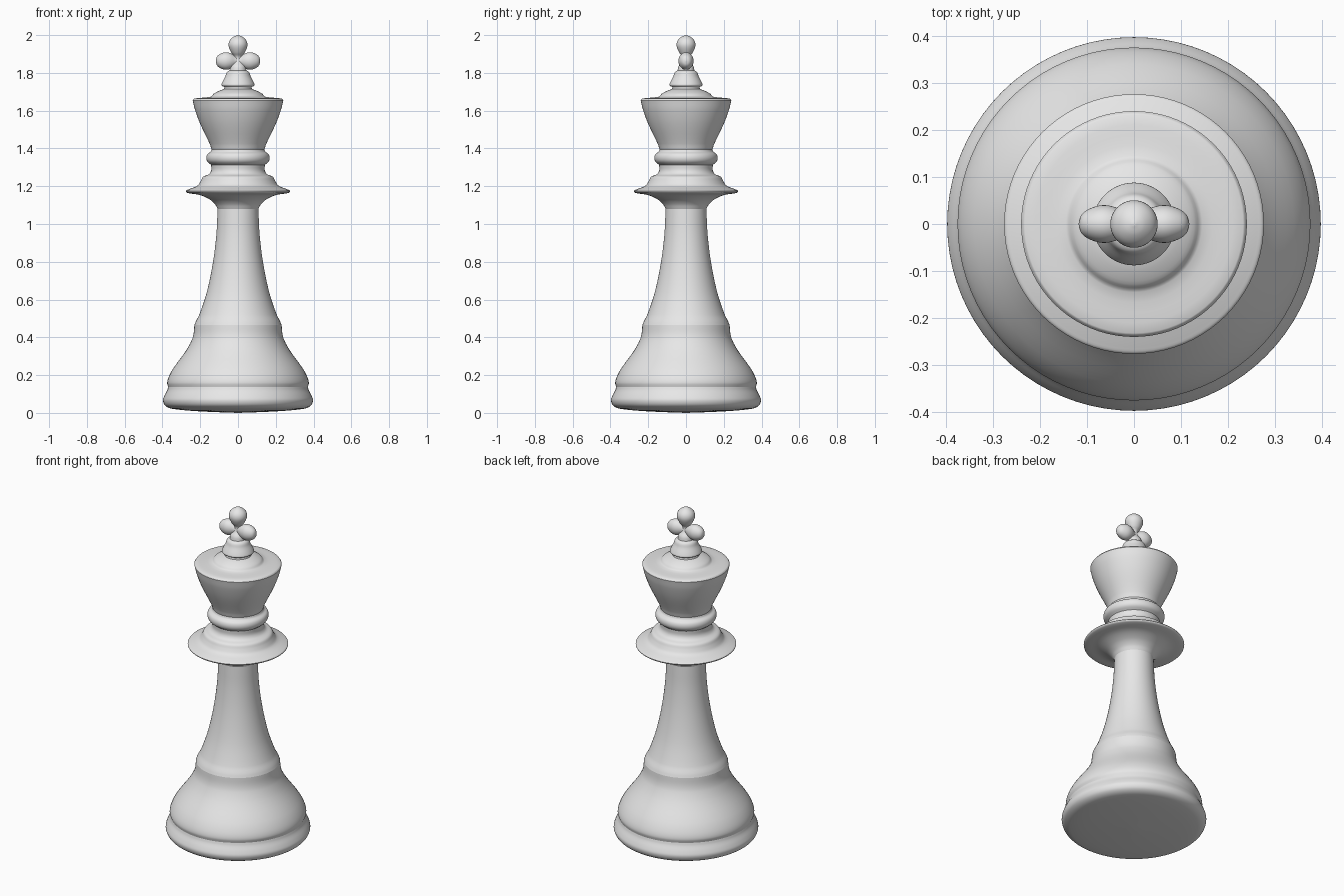
import bpy, bmesh, math
from mathutils import Vector, Matrix
from mathutils.geometry import interpolate_bezier

cube = bpy.data.objects.get("Cube")
if cube:
    bpy.data.objects.remove(cube, do_unlink=True)

# One plain grey for the whole piece
grey = bpy.data.materials.new("plain grey")
grey.use_nodes = True
grey.diffuse_color = (0.8, 0.8, 0.8, 1)
grey.node_tree.nodes["Principled BSDF"].inputs["Base Color"].default_value = grey.diffuse_color


def smooth_profile(points, steps=5):
    """Pass a soft curve through the (radius, height) points."""
    pts = [Vector((r, z, 0)) for r, z in points]
    last = len(pts) - 1
    tangents = [(pts[min(i + 1, last)] - pts[max(i - 1, 0)]).normalized() for i in range(last + 1)]
    curve = [pts[0]]
    for a, b, ta, tb in zip(pts, pts[1:], tangents, tangents[1:]):
        reach = (b - a).length / 3
        curve += interpolate_bezier(a, a + ta * reach, b - tb * reach, b, steps)[1:]
    return [(max(p.x, 0), p.y) for p in curve]


def lathe(name, points, segments=80, transform=None):
    """Turn a profile, listed from bottom to top, around the z axis."""
    bm = bmesh.new()
    rings = []
    for r, z in smooth_profile(points):
        angles = [math.tau * j / segments for j in range(segments)]
        rings.append([bm.verts.new((r * math.cos(a), r * math.sin(a), z)) for a in angles])
    for low, high in zip(rings, rings[1:]):
        for j in range(segments):
            k = (j + 1) % segments
            bm.faces.new((low[j], low[k], high[k], high[j]))
    bmesh.ops.remove_doubles(bm, verts=bm.verts, dist=0.00005)
    if transform:
        bm.transform(transform)
    mesh = bpy.data.meshes.new(name)
    bm.to_mesh(mesh)
    bm.free()
    mesh.materials.append(grey)
    obj = bpy.data.objects.new(name, mesh)
    bpy.context.collection.objects.link(obj)
    bpy.ops.object.select_all(action="DESELECT")
    obj.select_set(True)
    bpy.context.view_layer.objects.active = obj
    bpy.ops.object.shade_smooth_by_angle(angle=math.radians(40))
    return obj


# Foot with a slightly domed underside and rounded rim
lathe("foot", [(0, 0), (0.2, 0.008), (0.35, 0.022), (0.385, 0.038), (0.397, 0.065),
               (0.39, 0.09), (0.375, 0.12), (0.37, 0.137)])

# Bell-shaped lower body
lathe("bell", [(0.37, 0.137), (0.375, 0.16), (0.365, 0.195), (0.34, 0.24), (0.275, 0.33),
               (0.245, 0.385), (0.235, 0.42), (0.231, 0.465)])

# Tapering column
lathe("column", [(0.231, 0.465), (0.223, 0.485), (0.205, 0.52), (0.165, 0.64), (0.132, 0.8),
                 (0.114, 0.95), (0.108, 1.08)])

# Wide collar with stepped top
lathe("collar", [(0.108, 1.08), (0.122, 1.105), (0.15, 1.13), (0.2, 1.153), (0.265, 1.164),
                 (0.276, 1.174), (0.262, 1.183), (0.215, 1.203), (0.197, 1.228),
                 (0.185, 1.25), (0.155, 1.263), (0.142, 1.283), (0.142, 1.313)])

# Neck ring under the crown
lathe("neck_ring", [(0.142, 1.313), (0.162, 1.33), (0.168, 1.35), (0.162, 1.37),
                    (0.145, 1.383), (0.14, 1.395)])

# Flared crown and its nearly flat lid
lathe("crown", [(0.14, 1.395), (0.15, 1.425), (0.2, 1.53), (0.228, 1.605), (0.24, 1.655)])
lathe("crown_lid", [(0.24, 1.655), (0.232, 1.664), (0.145, 1.674), (0.128, 1.69),
                    (0.1, 1.705), (0.074, 1.714)])

# Small pedestal carrying the cross
lathe("cross_pedestal", [(0.074, 1.714), (0.073, 1.725), (0.087, 1.733), (0.085, 1.746),
                         (0.068, 1.78), (0.058, 1.805), (0.035, 1.815), (0, 1.818)])

# Cross: waisted stem with a ball tip, and two swelling side arms
lathe("cross_stem", [(0.045, 1.81), (0.04, 1.835), (0.023, 1.86), (0.02, 1.885), (0.036, 1.908),
                     (0.05, 1.943), (0.045, 1.97), (0.024, 1.991), (0, 2)], 40)
half_arm = [(0.024, 0.008), (0.041, 0.04), (0.046, 0.067), (0.037, 0.095), (0.022, 0.112), (0, 0.118)]
arm_profile = [(r, -z) for r, z in reversed(half_arm)] + half_arm
lay_flat = (Matrix.Translation((0, 0, 1.863)) @ Matrix.Diagonal((1, 0.87, 1, 1))
            @ Matrix.Rotation(math.pi / 2, 4, "Y"))
lathe("cross_arms", arm_profile, 40, lay_flat)
